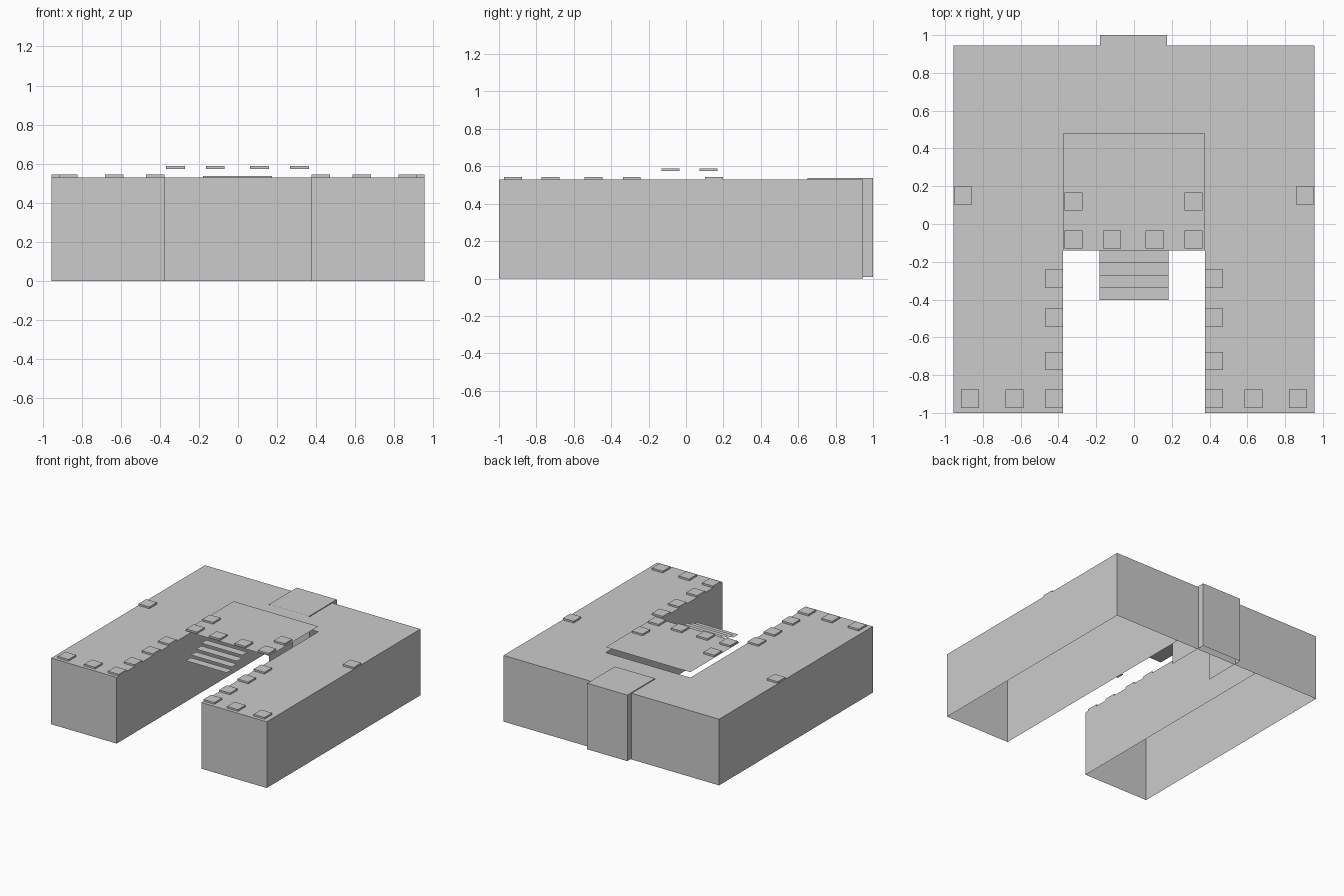
import bpy

if "Cube" in bpy.data.objects:
    bpy.data.objects.remove(bpy.data.objects["Cube"])

ROOF, CANOPY = 0.53, 0.574   # main roof and raised canopy heights


def mesh_object(name, verts, faces):
    mesh = bpy.data.meshes.new(name)
    mesh.from_pydata(verts, [], faces)
    mesh.update()
    obj = bpy.data.objects.new(name, mesh)
    bpy.context.collection.objects.link(obj)
    return obj


def box(name, x0, x1, y0, y1, z0, z1, skip=()):
    verts = [(x, y, z) for z in (z0, z1)
             for x, y in ((x0, y0), (x1, y0), (x1, y1), (x0, y1))]
    sides = {"bottom": (3, 2, 1, 0), "top": (4, 5, 6, 7), "front": (0, 1, 5, 4),
             "right": (1, 2, 6, 5), "back": (2, 3, 7, 6), "left": (3, 0, 4, 7)}
    return mesh_object(name, verts, [f for k, f in sides.items() if k not in skip])


def sheet(name, x0, x1, y0, y1, z):
    return mesh_object(name, [(x0, y0, z), (x1, y0, z), (x1, y1, z), (x0, y1, z)],
                       [(0, 1, 2, 3)])


# U-shaped roof
outline = [(-0.955, -1), (-0.375, -1), (-0.375, 0.48), (0.375, 0.48),
           (0.375, -1), (0.955, -1), (0.955, 0.945), (-0.955, 0.945)]
mesh_object("main_roof", [(x, y, ROOF) for x, y in outline], [tuple(range(8))])

# Outer walls and full-length courtyard walls, open underneath
plan = [(-0.375, 0.945), (-0.375, -1), (-0.955, -1), (-0.955, 0.945),
        (0.955, 0.945), (0.955, -1), (0.375, -1), (0.375, 0.945)]
n = len(plan)
mesh_object("walls", [(x, y, z) for z in (0, ROOF) for x, y in plan],
            [(i, i + 1, n + i + 1, n + i) for i in range(n - 1)])

# Rear bay, open at the front and underneath
box("rear_bay", -0.18, 0.175, 0.65, 1.0, 0.008, 0.537, skip=("bottom", "front"))

# Raised canopy over the courtyard, with open treads leading down
sheet("canopy", -0.375, 0.375, -0.14, 0.48, CANOPY)
edges = [-0.14, -0.205, -0.273, -0.338, -0.402]
for i in range(4):
    sheet(f"tread_{i + 1}", -0.182, 0.182, edges[i + 1], edges[i],
          CANOPY - 0.0217 * (i + 1))

# Flat square roof blocks
H = 0.048


def block(name, x, y, z):
    box(name, x - H, x + H, y - H, y + H, z, z + 0.014)


wing_spots = [(0.905, 0.15), (0.423, -0.29), (0.423, -0.495), (0.423, -0.725),
              (0.423, -0.925), (0.633, -0.925), (0.868, -0.925)]
for i, (x, y) in enumerate(wing_spots):
    for side, s in (("left", -1), ("right", 1)):
        block(f"roof_block_{side}_{i + 1}", s * x, y, ROOF)

for i, (x, y) in enumerate([(-0.32, 0.12), (0.315, 0.12), (-0.32, -0.083),
                            (-0.117, -0.083), (0.11, -0.083), (0.315, -0.083)]):
    block(f"canopy_block_{i + 1}", x, y, CANOPY)
